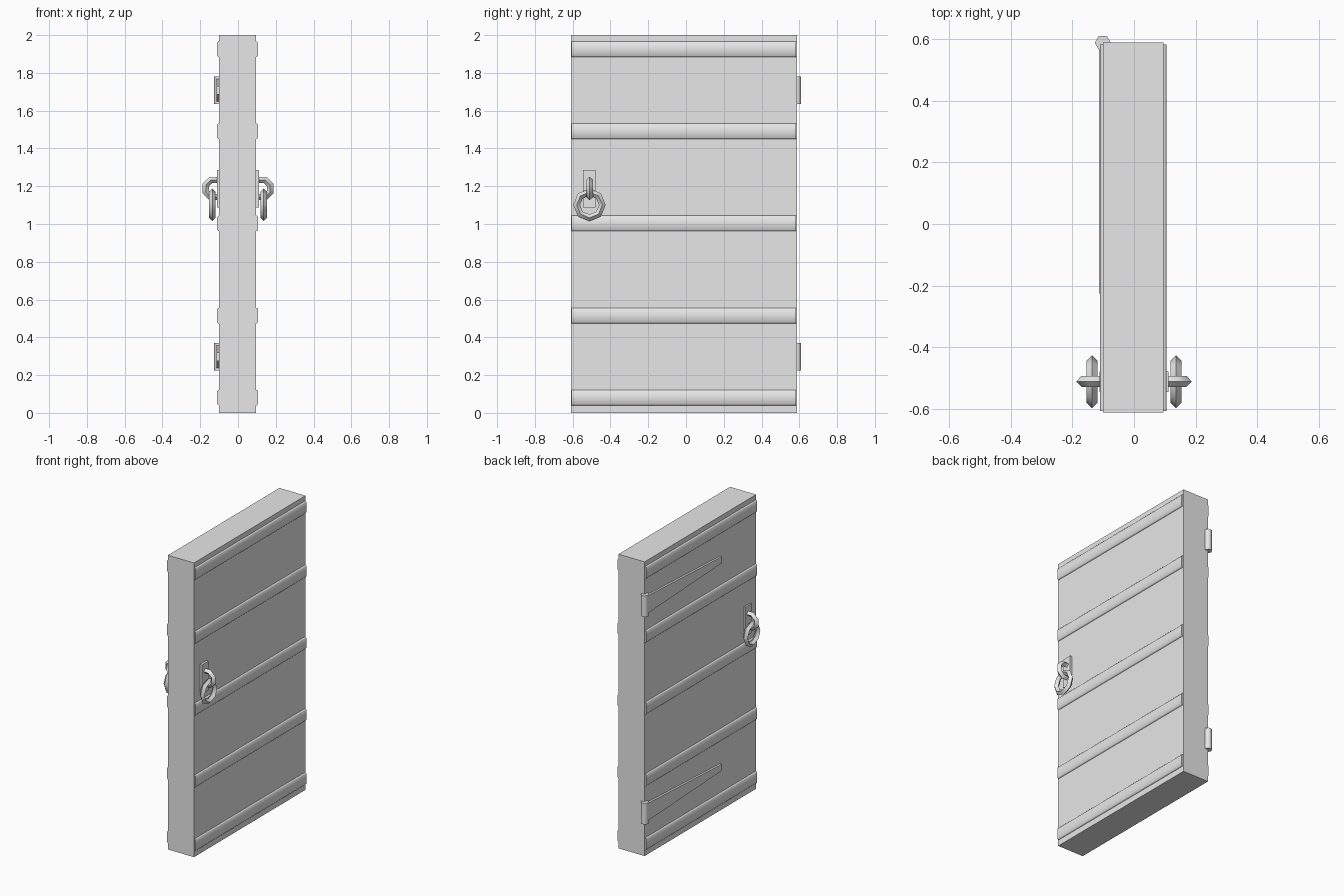
import bpy, bmesh, math
from mathutils import Matrix, Vector

cube = bpy.data.objects.get("Cube")
if cube:
    bpy.data.objects.remove(cube, do_unlink=True)

grey = bpy.data.materials.new("plain_grey")
grey.use_nodes = True
grey.diffuse_color = (0.8, 0.8, 0.8, 1)
grey.node_tree.nodes["Principled BSDF"].inputs["Base Color"].default_value = (0.8, 0.8, 0.8, 1)


def finish(name, bm, smooth=None):
    bmesh.ops.recalc_face_normals(bm, faces=bm.faces)
    mesh = bpy.data.meshes.new(name)
    bm.to_mesh(mesh)
    bm.free()
    mesh.materials.append(grey)
    ob = bpy.data.objects.new(name, mesh)
    bpy.context.collection.objects.link(ob)
    if smooth:
        bpy.ops.object.select_all(action='DESELECT')
        ob.select_set(True)
        bpy.context.view_layer.objects.active = ob
        bpy.ops.object.shade_smooth_by_angle(angle=math.radians(smooth))
    return ob


def prism(name, points, offset, smooth=None):
    """Extrude a closed outline along an offset."""
    bm = bmesh.new()
    face = bm.faces.new([bm.verts.new(p) for p in points])
    new = bmesh.ops.extrude_face_region(bm, geom=[face])["geom"]
    bmesh.ops.translate(bm, vec=Vector(offset),
                        verts=[v for v in new if isinstance(v, bmesh.types.BMVert)])
    # the source face remains as the cap of the closed solid
    return finish(name, bm, smooth)


def box(name, x, y, z):
    outline = [(x[0], y[0], z[0]), (x[1], y[0], z[0]), (x[1], y[1], z[0]), (x[0], y[1], z[0])]
    return prism(name, outline, (0, 0, z[1] - z[0]))


def ring(name, centre, major, minor, turn, matrix):
    """Eight-sided ring with a diamond section, its axis along z before the matrix."""
    bm = bmesh.new()
    loops = []
    for i in range(8):
        a = math.tau * i / 8 + turn
        loop = []
        for j in range(4):
            b = math.tau * j / 4
            r = major + minor * math.cos(b)
            loop.append(bm.verts.new((r * math.cos(a), r * math.sin(a), minor * math.sin(b))))
        loops.append(loop)
    for i in range(8):
        p, q = loops[i], loops[(i + 1) % 8]
        for j in range(4):
            k = (j + 1) % 4
            bm.faces.new((p[j], q[j], q[k], p[k]))
    bm.transform(Matrix.Translation(centre) @ matrix)
    return finish(name, bm, 60)


# Door slab
box("door_slab", (-0.1, 0.096), (-0.61, 0.588), (0, 2))

# Rounded battens that stand proud on both faces
left, right, half, ease = -0.110, 0.106, 0.041, 0.006
for n, z in enumerate((0.081, 0.515, 1.003, 1.491, 1.925)):
    outline = [(left, z - half + ease), (left + ease, z - half),
               (right - ease, z - half), (right, z - half + ease),
               (right, z + half - ease), (right - ease, z + half),
               (left + ease, z + half), (left, z + half - ease)]
    prism(f"batten_{n + 1}", [(x, -0.606, h) for x, h in outline], (0, 1.188, 0), 65)

# Hinges: six-sided barrel and tapered strap
for label, z in (("lower", 0.297), ("upper", 1.708)):
    barrel = [(-0.101 + 0.026 * math.cos(math.tau * i / 6),
               0.587 + 0.026 * math.sin(math.tau * i / 6), z - 0.072) for i in range(6)]
    prism(f"{label}_hinge_barrel", barrel, (0, 0, 0.144), 65)
    strap = [(-0.114, 0.585, z - 0.06), (-0.114, -0.225, z - 0.022),
             (-0.114, -0.225, z + 0.022), (-0.114, 0.585, z + 0.06)]
    prism(f"{label}_hinge_strap", strap, (0.03, 0, 0))

# Handles on both faces: plate, staple and hanging ring
for label, side in (("left", 1), ("right", -1)):
    box(f"{label}_handle_plate", sorted((side * 0.08, side * 0.111)), (-0.545, -0.478), (1.087, 1.286))
    ring(f"{label}_handle_staple", (side * 0.125, -0.51, 1.188), 0.049, 0.018,
         math.pi / 8, Matrix.Rotation(math.pi / 2, 4, 'X'))
    ring(f"{label}_handle_ring", (side * 0.136, -0.511, 1.101), 0.068, 0.018,
         0, Matrix.Rotation(math.pi / 2, 4, 'Y'))
